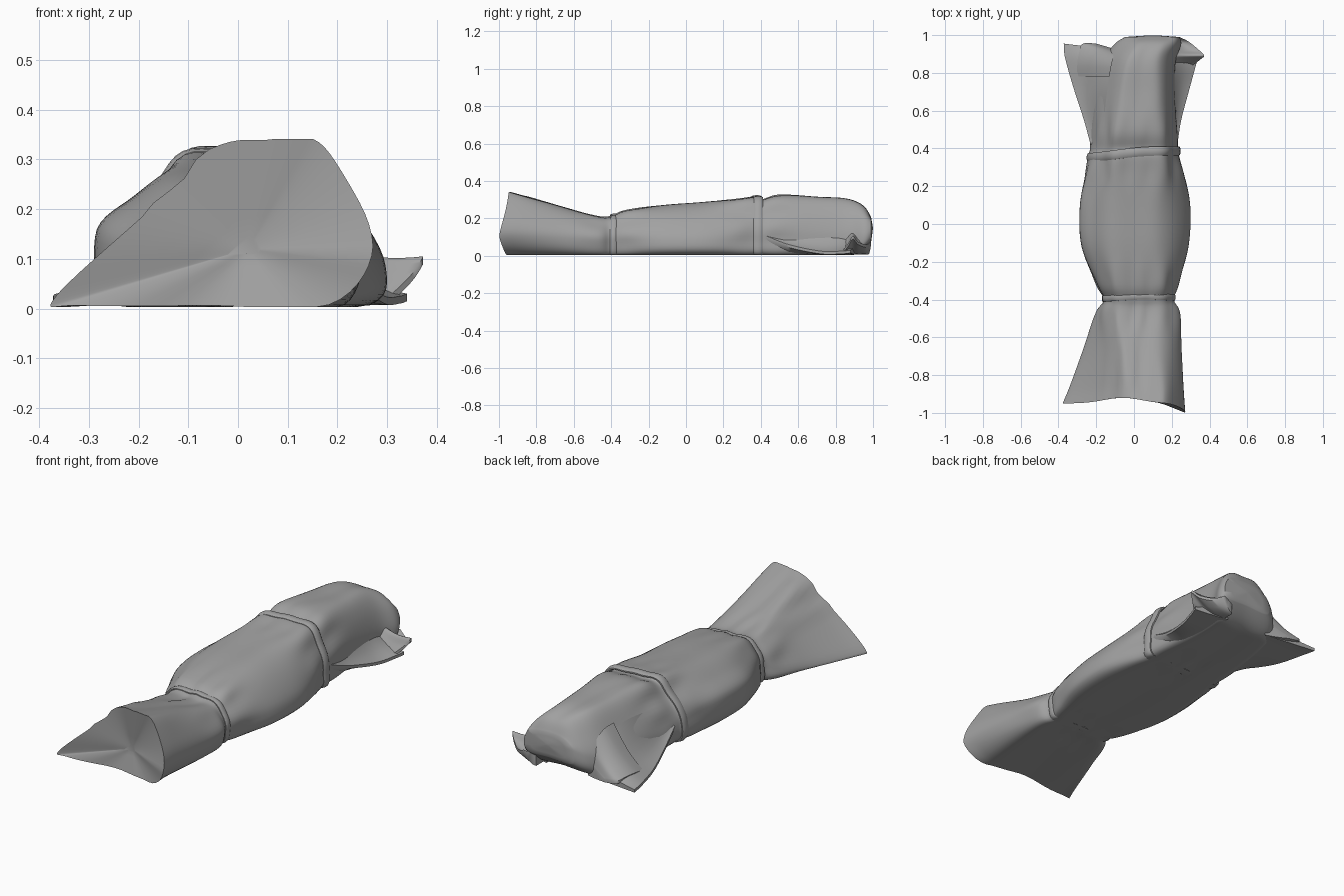
import bpy, bmesh, math
from mathutils import Vector

if "Cube" in bpy.data.objects:
    bpy.data.objects.remove(bpy.data.objects["Cube"])

grey = bpy.data.materials.new("dark_cloth")
grey.diffuse_color = (.36, .36, .36, 1)
grey.use_nodes = True
grey.node_tree.nodes["Principled BSDF"].inputs["Base Color"].default_value = grey.diffuse_color


def spline(pts, t, closed=False):
    """Catmull-Rom through a list of equal-length tuples, t in 0..1."""
    n = len(pts)
    f = t * (n if closed else n - 1)
    i = int(f) if closed else min(int(f), n - 2)
    u = f - i
    get = (lambda k: pts[k % n]) if closed else (lambda k: pts[max(0, min(n - 1, k))])
    a, b, c, d = get(i - 1), get(i), get(i + 1), get(i + 2)
    return tuple(0.5 * (2 * q + (r - p) * u + (2 * p - 5 * q + 4 * r - s) * u * u
                        + (3 * q - p - 3 * r + s) * u ** 3) for p, q, r, s in zip(a, b, c, d))


def loft(name, rings, capped=True):
    bm = bmesh.new()
    rows = [[bm.verts.new(p) for p in r] for r in rings]
    n = len(rows[0])
    for a, b in zip(rows, rows[1:]):
        for i in range(n):
            j = (i + 1) % n
            bm.faces.new((a[i], a[j], b[j], b[i]))
    if capped:
        bm.faces.new(rows[0])
        bm.faces.new(rows[-1])
    bmesh.ops.recalc_face_normals(bm, faces=bm.faces)
    me = bpy.data.meshes.new(name)
    bm.to_mesh(me)
    bm.free()
    me.materials.append(grey)
    ob = bpy.data.objects.new(name, me)
    bpy.context.collection.objects.link(ob)
    bpy.context.view_layer.objects.active = ob
    ob.select_set(True)
    bpy.ops.object.shade_smooth_by_angle(angle=math.radians(50))
    ob.select_set(False)


# Stations: y, left x, left z, right x, right z, top-left x, top-right x, top z
stations = [
    (-.95, -.37, .02, .27, .11, -.03, .16, .338),
    (-.85, -.33, .02, .262, .11, -.04, .16, .31),
    (-.65, -.26, .03, .252, .10, -.07, .14, .255),
    (-.47, -.20, .06, .24, .09, -.10, .13, .21),
    (-.40, -.16, .09, .21, .09, -.09, .12, .212),
    (-.32, -.20, .10, .235, .09, -.11, .13, .243),
    (-.12, -.275, .14, .285, .09, -.12, .13, .27),
    (.08, -.285, .15, .295, .09, -.12, .13, .285),
    (.25, -.26, .14, .27, .09, -.11, .14, .30),
    (.36, -.24, .12, .24, .09, -.10, .14, .312),
    (.40, -.23, .11, .235, .09, -.10, .14, .297),
    (.50, -.225, .10, .23, .10, -.09, .13, .325),
    (.70, -.20, .10, .215, .10, -.07, .13, .313),
    (.86, -.16, .10, .22, .10, -.04, .13, .303),
    (.95, -.10, .12, .25, .10, .01, .16, .265),
    (.99, -.04, .15, .24, .12, .04, .17, .205)]
TIES = (-.40, .39)
N = 64


def section(s):
    y, xl, zl, xr, zr, tl, tr, top = s
    foot = max(0, min(1, (-.5 - y) / .4))
    bulge = .008 * (1 - foot)
    bz = .006 + .08 * (max(0, (y - .86) / .135)) ** 2
    pts = [(xl * .86, bz), (xl, zl),
           ((xl + tl) / 2 - bulge, (zl + top) / 2 + bulge),
           (tl, top - .004), ((tl + tr) / 2, top), (tr, top - .006),
           ((xr + tr) / 2 + .015, (zr + top) / 2 + .02),
           (xr, zr), (xr * (.88 - .22 * foot), bz), ((xl + xr) / 2, bz)]
    out = []
    cx, cz = (xl + xr) / 2, top * .45
    w = sum(math.exp(-((abs(y - t) - .09) / .09) ** 2) for t in TIES)
    for i in range(N):
        x, z = spline(pts, i / N, True)
        a = math.atan2(z - cz, x - cx)
        # pleats fanning out of the ties
        d = .006 * w * math.sin(9 * a + 1) + .009 * foot * math.sin(7 * a + 2) * max(0, math.sin(a))
        x += d * math.cos(a)
        z = min(z + d * math.sin(a), top + .003)
        # uneven hem at the foot end
        k = max(0, min(1, (-.55 - y) / .4))
        hem = .03 * math.exp(-((x + .06) / .14) ** 2)
        if x > .12:
            hem -= .05 * (x - .12) / .15 * (1 - abs(z - .1) / .25)
        out.append(Vector((x, y + k * hem, max(.003, z))))
    return out


# Wrapped cloth body with a nearly flat foot face and a rounded head
rings = [section(spline(stations, i / 90)) for i in range(91)]
hub = Vector((.02, -.90, .12))
foot = [[p.lerp(hub, 1 - k) for p in rings[0]] for k in (.1, .3, .5, .7, .85, .96)]
mid = sum(rings[-1], Vector()) / N
head = [[p.lerp(mid, k) + Vector((0, .01 * k, 0)) for p in rings[-1]] for k in (.3, .6, .9)]
loft("wrapped_cloth", foot + rings + head)


# Tie bands following the cloth section, slightly slanted
def tie(name, y, slant, r):
    i = min(range(len(rings)), key=lambda k: abs(rings[k][N // 2].y - y))
    path = [Vector((p.x, y + slant * p.x + .008 * math.sin(9 * p.x + 1), p.z))
            for p in rings[i]]
    mid = sum(path, Vector()) / N
    tube = []
    for p in path:
        n = Vector((p.x - mid.x, 0, p.z - mid.z)).normalized()
        ring = []
        for k in range(10):
            a = k * math.tau / 10
            q = p + n * (r * .7 * math.cos(a)) + Vector((0, r * 1.6 * math.sin(a), 0))
            q.z = max(.004, q.z)
            ring.append(q)
        tube.append(ring)
    loft(name, tube + [tube[0]], False)


tie("foot_tie", -.39, .0, .012)
tie("head_tie", .372, .06, .016)


# Loose cloth wings beside the head: tip path, root path, sag of the slope
def wing(name, tips, roots, sag=.2, floor=.006):
    sec = []
    for i in range(31):
        t = Vector(spline(tips, i / 30))
        r = Vector(spline(roots, i / 30))
        low = Vector((r.x, r.y, floor))
        under = Vector((t.x, t.y, max(floor, t.z - .015)))
        ring = [r]
        for u in (.15, .3, .45, .6, .75, .9):
            q = r.lerp(t, u)
            q.z -= sag * (r.z - t.z) * math.sin(math.pi * u)
            ring.append(q)
        ring += [t, under]
        for u in (.33, .66):
            q = under.lerp(low, u)
            q.z = floor + (under.z - floor) * (1 - u) ** 2
            ring.append(q)
        sec.append(ring + [low])
    loft(name, sec)


wing("left_wing",
     [(-.23, .42, .11), (-.265, .55, .06), (-.32, .72, .03), (-.365, .88, .03), (-.372, .955, .022)],
     [(-.17, .42, .21), (-.16, .55, .22), (-.14, .72, .22), (-.12, .87, .17), (-.08, .92, .10)])
# Fold that fills the left end of the wing
wing("left_fold",
     [(-.30, .78, .04), (-.30, .85, .05), (-.29, .91, .05), (-.27, .955, .04), (-.2, .955, .03)],
     [(-.13, .78, .24), (-.12, .84, .23), (-.11, .88, .20), (-.10, .91, .15), (-.08, .92, .10)], .12)
wing("right_wing",
     [(.23, .42, .11), (.25, .55, .06), (.295, .72, .025), (.325, .83, .025), (.34, .88, .03)],
     [(.17, .42, .21), (.165, .55, .22), (.155, .72, .21), (.15, .83, .18), (.16, .92, .12)])
# Upturned corner of the right wing
wing("right_curl",
     [(.31, .84, .03), (.35, .87, .07), (.372, .892, .105), (.345, .92, .075), (.29, .965, .06), (.24, .99, .08)],
     [(.18, .83, .12), (.18, .86, .13), (.18, .89, .14), (.18, .92, .14), (.18, .95, .14), (.18, .975, .13)],
     .5)
